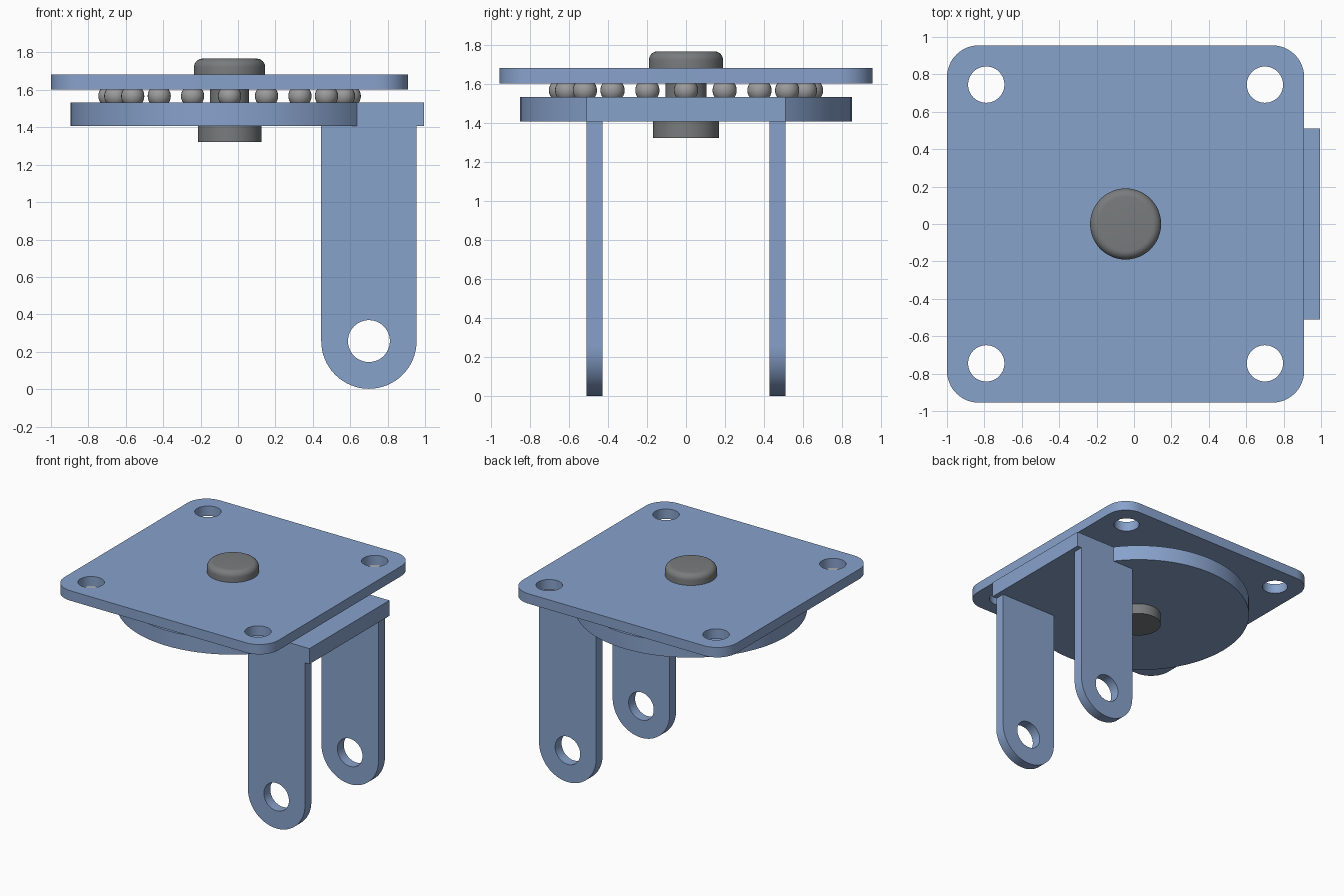
import bpy, bmesh, math
from mathutils import Matrix

if "Cube" in bpy.data.objects:
    bpy.data.objects.remove(bpy.data.objects["Cube"])

CX = -0.045  # swivel axis


def material(name, rgb):
    m = bpy.data.materials.new(name)
    m.diffuse_color = (*rgb, 1)
    m.use_nodes = True
    m.node_tree.nodes["Principled BSDF"].inputs["Base Color"].default_value = m.diffuse_color
    return m


BLUE = material("blue_steel", (0.245, 0.36, 0.60))
DARK = material("dark_grey", (0.19, 0.20, 0.205))
GREY = material("ball_grey", (0.33, 0.33, 0.33))


def finish(name, bm, mat, angle=35):
    bmesh.ops.remove_doubles(bm, verts=bm.verts, dist=1e-5)
    bmesh.ops.recalc_face_normals(bm, faces=bm.faces)
    me = bpy.data.meshes.new(name)
    bm.to_mesh(me)
    bm.free()
    me.materials.append(mat)
    me.shade_smooth()
    me.set_sharp_from_angle(angle=math.radians(angle))
    ob = bpy.data.objects.new(name, me)
    bpy.context.collection.objects.link(ob)
    return ob


def arc(cx, cy, r, a0, a1, n):
    return [(cx + r * math.cos(math.radians(a0 + (a1 - a0) * i / n)),
             cy + r * math.sin(math.radians(a0 + (a1 - a0) * i / n)))
            for i in range(n + 1)]


def sheet(name, loops, thickness, matrix, mat):
    """Filled outline with holes, extruded symmetrically and then placed."""
    cu = bpy.data.curves.new(name + "_profile", 'CURVE')
    cu.dimensions = '2D'
    cu.fill_mode = 'BOTH'
    cu.extrude = thickness / 2
    for pts in loops:
        sp = cu.splines.new('POLY')
        sp.points.add(len(pts) - 1)
        for p, (x, y) in zip(sp.points, pts):
            p.co = (x, y, 0, 1)
        sp.use_cyclic_u = True
    tmp = bpy.data.objects.new(name + "_profile", cu)
    bpy.context.collection.objects.link(tmp)
    bpy.context.view_layer.update()
    me = bpy.data.meshes.new_from_object(
        tmp.evaluated_get(bpy.context.evaluated_depsgraph_get()))
    bm = bmesh.new()
    bm.from_mesh(me)
    bm.transform(matrix)
    bpy.data.objects.remove(tmp)
    bpy.data.curves.remove(cu)
    bpy.data.meshes.remove(me)
    return finish(name, bm, mat)


def circle(cx, cy, r, n=48):
    return arc(cx, cy, r, 0, 360, n)[:-1]


# Mounting plate with rounded corners and four bolt holes
H, R = 0.955, 0.17
outline = []
for k, (sx, sy) in enumerate([(1, 1), (-1, 1), (-1, -1), (1, -1)]):
    outline += arc(CX + sx * (H - R), sy * (H - R), R, 90 * k, 90 * k + 90, 12)
holes = [circle(CX + sx * 0.745, sy * 0.745, 0.097)
         for sx in (-1, 1) for sy in (-1, 1)]
sheet("mounting_plate", [outline] + holes, 0.08,
      Matrix.Translation((0, 0, 1.642)), BLUE)

# Swivel disc with a straight tab on one side
a = math.degrees(math.asin(0.51 / 0.85))
disc = arc(CX, 0, 0.85, a, 360 - a, 80) + [(0.995, -0.51), (0.995, 0.51)]
sheet("swivel_disc", [disc], 0.125, Matrix.Translation((0, 0, 1.47)), BLUE)

# Fork legs with rounded ends and axle holes
leg = arc(0.70, 0.257, 0.255, 180, 360, 32) + [(0.955, 1.41), (0.445, 1.41)]
for side, label in ((-1, "front"), (1, "back")):
    sheet(label + "_leg", [leg, circle(0.70, 0.257, 0.112)], 0.082,
          Matrix.Translation((0, side * 0.469, 0))
          @ Matrix.Rotation(math.pi / 2, 4, 'X'), BLUE)

# Pivot pin: turned profile with a rounded head
profile = [(0, 1.322), (0.17, 1.322), (0.17, 1.41), (0.105, 1.41),
           (0.105, 1.682), (0.19, 1.682)]
profile += arc(0.145, 1.722, 0.045, 0, 90, 8) + [(0, 1.767)]
bm = bmesh.new()
vs = [bm.verts.new((r, 0, z)) for r, z in profile]
es = [bm.edges.new(p) for p in zip(vs, vs[1:])]
bmesh.ops.spin(bm, geom=vs + es, cent=(0, 0, 0), axis=(0, 0, 1),
               angle=2 * math.pi, steps=48)
bm.transform(Matrix.Translation((CX, 0, 0)))
finish("pivot_pin", bm, DARK)

# Ring of bearing balls
bm = bmesh.new()
for k in range(20):
    t = math.radians(18 * k)
    bmesh.ops.create_uvsphere(
        bm, u_segments=24, v_segments=14, radius=0.062,
        matrix=Matrix.Translation((CX + 0.64 * math.cos(t),
                                   0.64 * math.sin(t), 1.567)))
finish("bearing_balls", bm, GREY)
